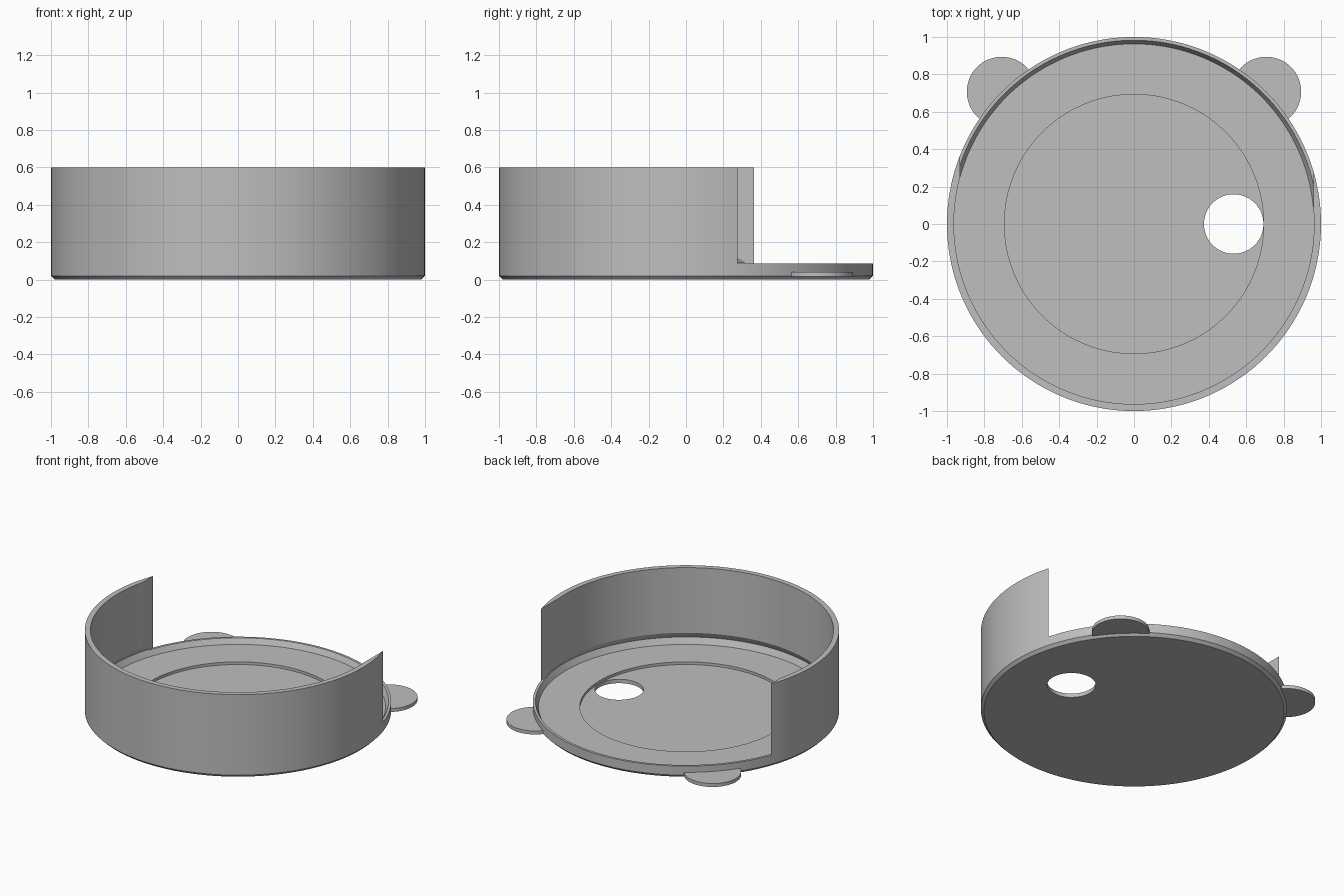
import bpy
import bmesh
import math
from mathutils import Matrix, Vector

cube = bpy.data.objects.get("Cube")
if cube:
    bpy.data.objects.remove(cube, do_unlink=True)

grey = bpy.data.materials.new("plain grey")
grey.use_nodes = True
grey.diffuse_color = (0.52, 0.52, 0.52, 1)
grey.node_tree.nodes["Principled BSDF"].inputs["Base Color"].default_value = grey.diffuse_color


def add_object(name, bm):
    bmesh.ops.recalc_face_normals(bm, faces=bm.faces)
    mesh = bpy.data.meshes.new(name)
    bm.to_mesh(mesh)
    bm.free()
    mesh.materials.append(grey)
    obj = bpy.data.objects.new(name, mesh)
    bpy.context.collection.objects.link(obj)
    return obj


def select_only(obj):
    bpy.ops.object.select_all(action='DESELECT')
    obj.select_set(True)
    bpy.context.view_layer.objects.active = obj


def smooth(obj):
    select_only(obj)
    bpy.ops.object.shade_smooth_by_angle(angle=math.radians(10))


def revolve(name, profile, steps):
    bm = bmesh.new()
    verts = [bm.verts.new((r, 0, z)) for r, z in profile]
    edges = [bm.edges.new(pair) for pair in zip(verts, verts[1:])]
    bmesh.ops.spin(bm, geom=verts + edges, cent=(0, 0, 0), axis=(0, 0, 1),
                   angle=2 * math.pi, steps=steps)
    bmesh.ops.remove_doubles(bm, verts=bm.verts, dist=1e-5)
    return add_object(name, bm)


def cylinder(name, x, y, low, high, radius, sides):
    bm = bmesh.new()
    bmesh.ops.create_cone(bm, cap_ends=True, segments=sides, radius1=radius,
                          radius2=radius, depth=high - low,
                          matrix=Matrix.Translation((x, y, (low + high) / 2)))
    return add_object(name, bm)


def box(name, low, high):
    low, high = Vector(low), Vector(high)
    bm = bmesh.new()
    bmesh.ops.create_cube(bm, size=1, matrix=Matrix.Translation((low + high) / 2)
                          @ Matrix.Diagonal((*(high - low), 1)))
    return add_object(name, bm)


def cut(target, cutter):
    cutter.hide_render = True
    mod = target.modifiers.new("cut", 'BOOLEAN')
    mod.operation = 'DIFFERENCE'
    mod.solver = 'EXACT'
    mod.object = cutter
    select_only(target)
    bpy.ops.object.modifier_apply(modifier=mod.name)
    bpy.data.objects.remove(cutter, do_unlink=True)


# Round tray: chamfered base, tall wall, inner groove, stepped floor
tray = revolve("round_tray", [
    (0, 0), (0.98, 0), (1, 0.02), (1, 0.6), (0.963, 0.6), (0.963, 0.13),
    (0.985, 0.09), (0.963, 0.047), (0.693, 0.047), (0.693, 0.028), (0, 0.028),
], 144)

# Open the back of the wall down to a low rim
cut(tray, box("back_opening", (-0.931, 0.03, 0.085), (0.961, 1.2, 0.8)))

# Round hole through the floor
cut(tray, cylinder("floor_hole", 0.533, 0, -0.1, 0.2, 0.159, 64))
smooth(tray)

# Two round tabs at the back corners
for side, sign in (("left", 1), ("right", -1)):
    tab = cylinder(side + "_tab", sign * 0.707, 0.707, 0.015, 0.04, 0.187, 64)
    smooth(tab)
